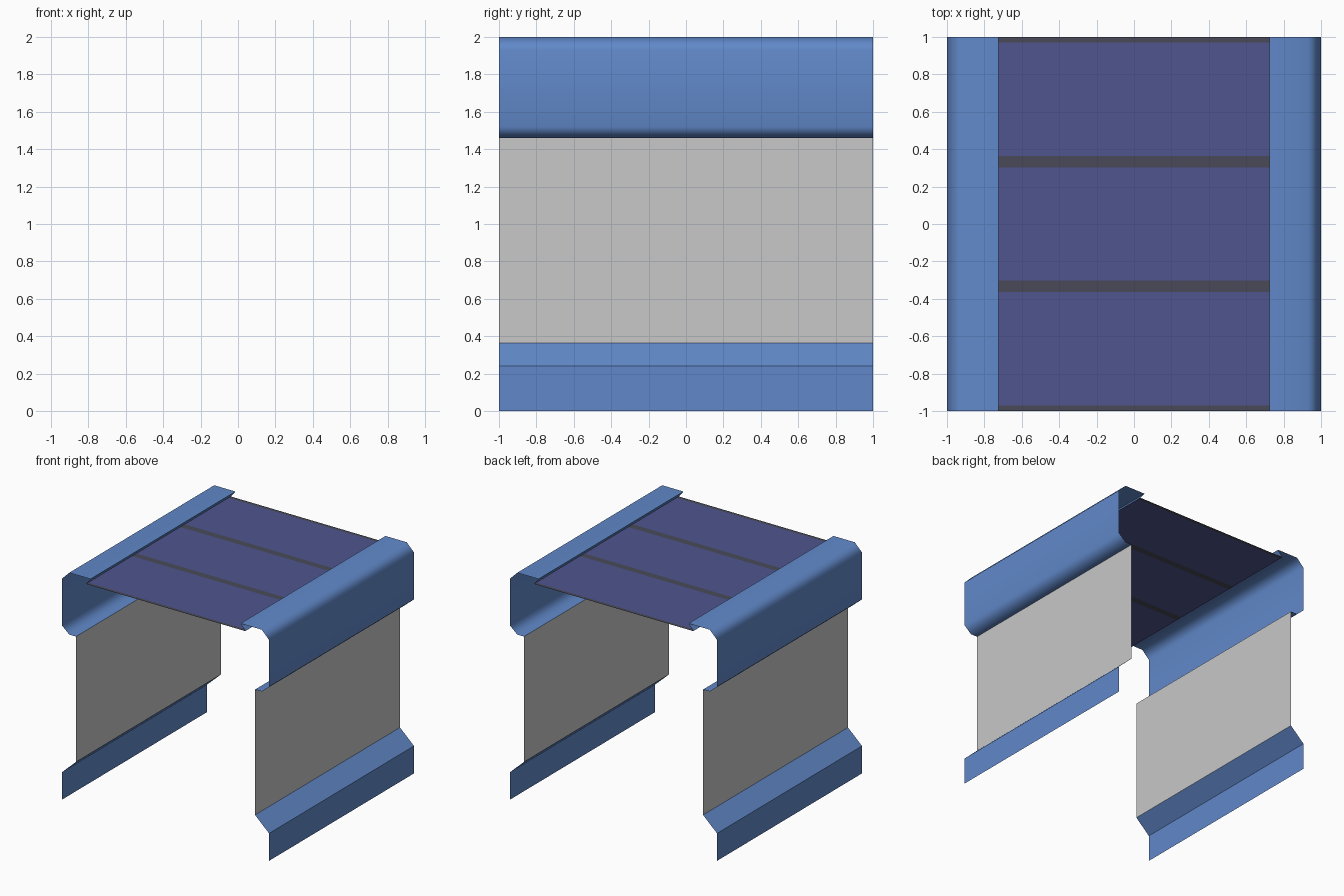
import bpy

if "Cube" in bpy.data.objects:
    bpy.data.objects.remove(bpy.data.objects["Cube"])

def material(name, rgb):
    m = bpy.data.materials.new(name)
    lin = [((c / 255 + 0.055) / 1.055) ** 2.4 for c in rgb]
    m.diffuse_color = (*lin, 1)
    m.use_nodes = True
    m.node_tree.nodes["Principled BSDF"].inputs["Base Color"].default_value = m.diffuse_color
    return m

BLUE = material("blue trim", (97, 137, 202))
GREY = material("light grey wall", (200, 200, 200))
PURPLE = material("purple ceiling", (80, 85, 142))
DARK = material("dark stripe", (72, 74, 88))

def sheet(name, profile, mats, ys=(-1, 1), flip=False, smooth=False):
    """Extrude an open (x, z) profile along y as a thin sheet."""
    n = len(profile)
    verts = [(x, y, z) for y in ys for x, z in profile]
    faces = []
    for j in range(len(ys) - 1):
        for i in range(n - 1):
            a = j * n + i
            f = (a, a + n, a + n + 1, a + 1)
            faces.append(f[::-1] if flip else f)
    me = bpy.data.meshes.new(name)
    me.from_pydata(verts, [], faces)
    for m in mats:
        me.materials.append(m)
    ob = bpy.data.objects.new(name, me)
    bpy.context.collection.objects.link(ob)
    if smooth:
        bpy.context.view_layer.objects.active = ob
        ob.select_set(True)
        bpy.ops.object.shade_smooth_by_angle(angle=0.9)
        ob.select_set(False)
        # keep the large panels flat, shade only the rounded corners
        w = ob.modifiers.new("flat panels", 'WEIGHTED_NORMAL')
        w.keep_sharp = True
    return ob

SKIRT = [(1, 0), (1, 0.24), (0.865, 0.365)]
WALL = [(0.865, 0.365), (0.865, 1.46)]
UPPER = [(0.865, 1.46), (0.93, 1.46), (1, 1.52), (1, 1.93),
         (0.93, 2), (0.725, 2), (0.77, 1.945)]

# Side walls, mirrored left and right
for side, s in (("right", 1), ("left", -1)):
    def mir(p):
        return [(x * s, z) for x, z in p]
    sheet(side + "_skirting", mir(SKIRT), [BLUE], flip=s < 0)
    sheet(side + "_wall", mir(WALL), [GREY], flip=s < 0)
    sheet(side + "_upper_trim", mir(UPPER), [BLUE], flip=s < 0, smooth=True)

# Ceiling, cut into panels and dark stripes along y
ys = (-1, -0.97, -0.363, -0.303, 0.303, 0.363, 0.97, 1)
ceiling = sheet("ceiling", [(-0.77, 1.945), (0.77, 1.945)], [PURPLE, DARK], ys, flip=True)
for i, f in enumerate(ceiling.data.polygons):
    f.material_index = 1 if i % 2 == 0 else 0
